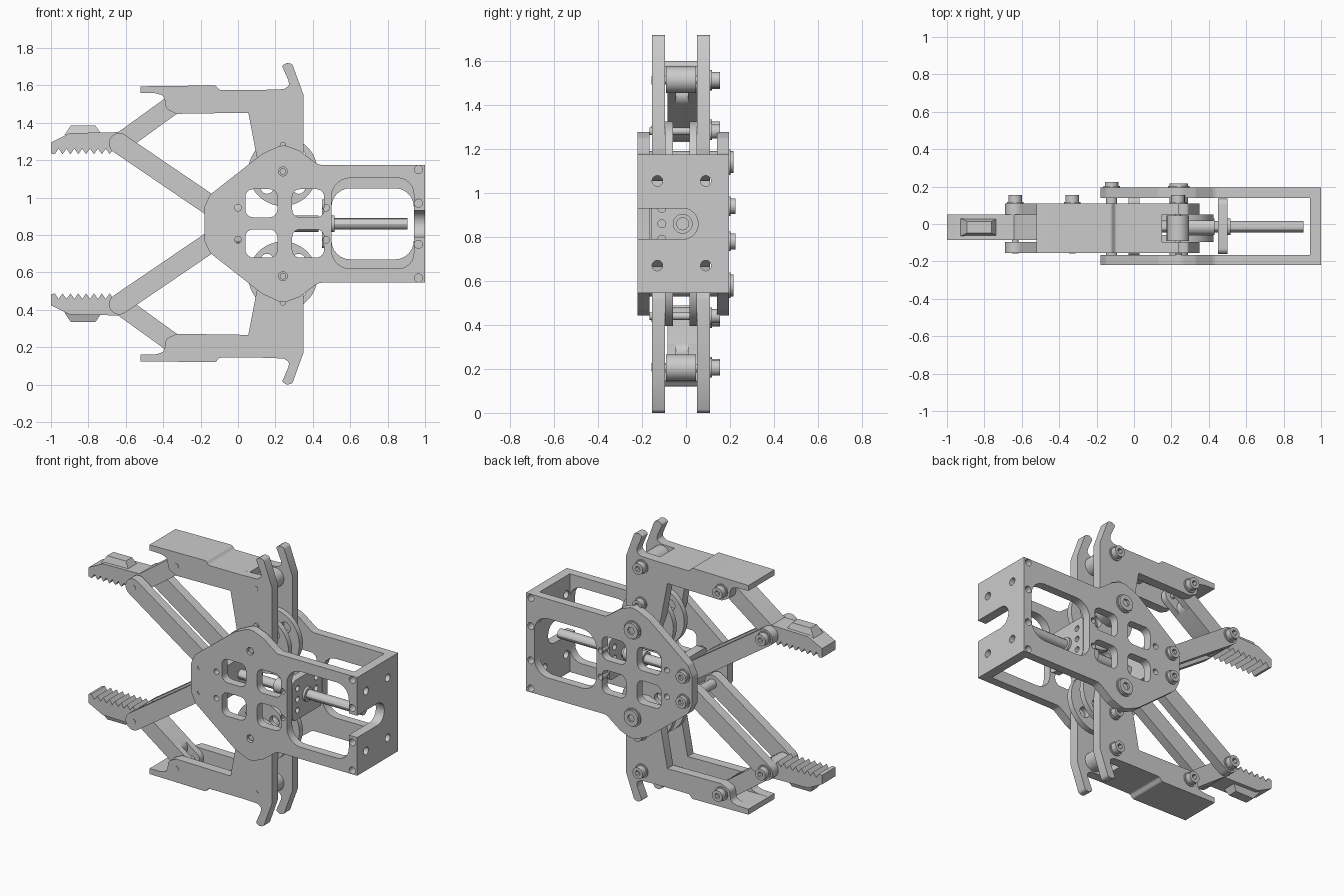
import bpy, bmesh, math
from mathutils import Vector

if "Cube" in bpy.data.objects:
    bpy.data.objects.remove(bpy.data.objects["Cube"])

MID = 0.86      # height of the mirror plane between upper and lower halves


def circle(x, z, r, n=28, a0=0.0):
    return [(x + r * math.cos(a0 + 2 * math.pi * i / n),
             z + r * math.sin(a0 + 2 * math.pi * i / n)) for i in range(n)]


def rounded(pts, r=0.0, n=6):
    """Round the corners; a point may carry its own radius as third value."""
    out = []
    for i, p in enumerate(pts):
        rad = p[2] if len(p) > 2 else r
        c = Vector(p[:2])
        a, b = Vector(pts[i - 1][:2]) - c, Vector(pts[(i + 1) % len(pts)][:2]) - c
        if rad <= 0:
            out.append(tuple(c))
            continue
        half = a.angle(b) / 2
        t = min(rad / math.tan(half), a.length * 0.49, b.length * 0.49)
        p0, p1 = c + a.normalized() * t, c + b.normalized() * t
        ctr = c + (a.normalized() + b.normalized()).normalized() * (t / math.cos(half))
        v0, v1 = p0 - ctr, p1 - ctr
        ang = v0.angle_signed(v1)
        a0 = math.atan2(v0.y, v0.x)
        for k in range(n + 1):
            q = a0 - ang * k / n
            out.append((ctr.x + v0.length * math.cos(q), ctr.y + v0.length * math.sin(q)))
    return out


def rect(x0, x1, z0, z1, r=0.0):
    return rounded([(x0, z0), (x1, z0), (x1, z1), (x0, z1)], r)


def capsule(p, q, r, n=12):
    a = math.atan2(q[1] - p[1], q[0] - p[0])
    arc = lambda c, s: [(c[0] + r * math.cos(s + math.pi * i / n),
                         c[1] + r * math.sin(s + math.pi * i / n)) for i in range(n + 1)]
    return arc(p, a + math.pi / 2) + arc(q, a - math.pi / 2)


def flip(pts):
    return [(p[0], 2 * MID - p[1]) + tuple(p[2:]) for p in pts]


def plate(name, outline, lo, hi, holes=(), side=1, axis='Y'):
    """Extrude an outline with holes along y (outline in x,z) or x (outline in y,z)."""
    cu = bpy.data.curves.new(name, 'CURVE')
    cu.dimensions, cu.fill_mode, cu.extrude = '2D', 'BOTH', (hi - lo) / 2
    for loop in [outline, *holes]:
        loop = flip(loop) if side < 0 else loop
        sp = cu.splines.new('POLY')
        sp.points.add(len(loop) - 1)
        for pt, p in zip(sp.points, loop):
            pt.co = (p[0], p[1], 0, 1)
        sp.use_cyclic_u = True
    tmp = bpy.data.objects.new(name + "_curve", cu)
    bpy.context.collection.objects.link(tmp)
    me = bpy.data.meshes.new_from_object(tmp.evaluated_get(bpy.context.evaluated_depsgraph_get()))
    bpy.data.objects.remove(tmp)
    bm = bmesh.new()
    bm.from_mesh(me)
    bmesh.ops.remove_doubles(bm, verts=bm.verts, dist=1e-5)
    mid = (lo + hi) / 2
    for v in bm.verts:
        a, b, c = v.co
        v.co = (a, mid - c, b) if axis == 'Y' else (mid + c, a, b)
    bmesh.ops.recalc_face_normals(bm, faces=bm.faces)
    bm.to_mesh(me)
    bm.free()
    ob = bpy.data.objects.new(name, me)
    bpy.context.collection.objects.link(ob)
    return ob


def bolt(name, x, z, y0, y1, side, r=0.036, head=0.045, pin=0.017):
    plate(name + "_pin", circle(x, z, pin), y0, y1 + head * 0.4, side=side)
    plate(name + "_head", circle(x, z, r), y1, y1 + head, [circle(x, z, r * 0.5, 6)], side)
    plate(name + "_washer", circle(x, z, r + 0.008), y1, y1 + 0.008, side=side)


# Side plates of the body
nose = [(0.43, 1.175, .06), (0.33, 1.25, .05), (0.24, 1.285, .08), (0.13, 1.235, .05),
        (-0.15, 1.015, .04), (-0.18, 0.95, .04)]
nose = nose + flip(nose)[::-1]
windows = [rect(x, x + 0.17, z, z + 0.15, 0.04) for x in (0.04, 0.29) for z in (0.68, 0.895)]
small = []
for s in (1, -1):
    for x, z, r in [(0, .945, .018), (.47, .945, .018), (.965, 1.15, .022), (.965, .97, .022),
                    (.24, 1.14, .024), (-.12, .94, .014)]:
        small.append(circle(x, z if s > 0 else 2 * MID - z, r, 16))
# front plate is open at the end where the cable slot passes
front = nose + [(1, 0.545), (1, 0.79), (0.94, 0.79), (0.94, 0.62, .1), (0.5, 0.62, .1),
                (0.5, 1.105, .1), (0.94, 1.105, .1), (0.94, 0.93), (1, 0.93), (1, 1.175)]
plate("front_body_plate", rounded(front), -0.22, -0.165, windows + small)
back = nose + [(1, 0.545), (1, 1.175)]
plate("back_body_plate", rounded(back), 0.14, 0.195,
      windows + small + [rect(0.5, 0.94, 0.67, 1.05, 0.1)])

# End block with slot and mounting holes
end = [(-.165, .545), (.14, .545), (.14, 1.175), (-.165, 1.175),
       (-.165, .93), (.055, .93, .068), (.055, .79, .068), (-.165, .79)]
plate("end_block", rounded(end), 0.94, 1.0,
      [circle(y, z, .024) for y in (-.13, .09) for z in (.67, 1.055)], axis='X')

# Cross blocks that hold the drive screw
plate("screw_mount", rect(-.16, .135, .73, .99, .03), 0.45, 0.5,
      [circle(y, z, .018, 16) for y in (-.11, .08) for z in (.79, .86, .93)], axis='X')
plate("nose_block", rect(-.165, .14, .755, .965, .02), -0.03, 0.03, axis='X')
plate("drive_screw", circle(-.015, MID, .03, 12), 0.0, 0.905, axis='X')
plate("drive_collar", circle(-.015, MID, .045), 0.5, 0.515, axis='X')
plate("drive_nut", circle(-.015, MID, .045), 0.29, 0.43, axis='X')

# Profiles of the upper half, mirrored for the lower half
arm = [(.24, 1.14 - .09, .08), (.15, 1.08, .06), (.10, 1.22), (.055, 1.455), (.13, 1.455, .02), (.17, 1.47, .03),
       (.17, 1.56, .03), (.13, 1.576), (.245, 1.58, .02), (.275, 1.60, .02), (.268, 1.63, .02),
       (.235, 1.705, .01), (.26, 1.72, .01), (.29, 1.715, .02), (.35, 1.55), (.35, 1.2, .05), (.33, 1.08, .06)]
finger = [(-.52, 1.56), (-.52, 1.595), (-.12, 1.60, .02), (-.10, 1.576, .02), (.13, 1.576, .02),
          (.17, 1.56, .03), (.17, 1.47, .03), (.13, 1.455, .02), (-.33, 1.448, .03),
          (-.385, 1.475, .03), (-.395, 1.545, .03), (-.44, 1.558, .02)]
web = [(-.52, 1.56), (-.52, 1.595), (-.12, 1.60, .02), (-.10, 1.576, .02), (.15, 1.576),
       (.15, 1.535), (-.12, 1.535), (-.14, 1.56)]
jaw = [(-1, 1.237), (-1, 1.295), (-.90, 1.345), (-.635, 1.35, .04), (-.58, 1.32, .03),
       (-.58, 1.26, .03), (-.64, 1.236, .02)]
for i in range(8):
    jaw += [(-.665 - .042 * i, 1.262), (-.686 - .042 * i, 1.232)]
jaw_pin, finger_pin, base_pin = (-.635, 1.29), (-.33, 1.51), (-.12, .94)

for side, tag in ((1, "upper"), (-1, "lower")):
    for ya, yb, where in ((-.155, -.095, "front"), (.05, .11, "back")):
        n = f"{tag}_{where}_"
        plate(n + "arm", rounded(arm), ya, yb, side=side)
        plate(n + "finger_side", rounded(finger), ya, yb, side=side)
        plate(n + "long_link", capsule(jaw_pin, base_pin, .055), ya, yb, side=side)
    # drive wheels inside the arms
    for ya, yb, where in ((-.095, -.06, "front"), (.015, .05, "back")):
        plate(f"{tag}_{where}_drive_wheel", circle(.24, 1.14, .185, 48), ya, yb,
              [circle(.24 + .12 * math.cos(a), 1.14 + .12 * math.sin(a), .035, 16)
               for a in [math.pi / 4 + k * math.pi / 2 for k in range(4)]], side)
    plate(f"{tag}_finger_web", rounded(web), -.095, .05, side=side)

    # Jaw with teeth and a bevelled pad
    plate(f"{tag}_jaw", rounded(jaw), -.085, .05, side=side)
    bm = bmesh.new()
    bmesh.ops.create_cube(bm, size=1)
    for v in bm.verts:
        k = 1.0 if v.co.z < 0 else 0.66
        z = 1.335 if v.co.z < 0 else 1.385
        v.co = (-.828 + v.co.x * .2 * k, -.0175 + v.co.y * .095 * k, MID + side * (z - MID))
    bmesh.ops.recalc_face_normals(bm, faces=bm.faces)
    me = bpy.data.meshes.new(f"{tag}_jaw_pad")
    bm.to_mesh(me)
    bm.free()
    bpy.context.collection.objects.link(bpy.data.objects.new(f"{tag}_jaw_pad", me))

    # Short link: solid bar with a forked end at the finger
    mx = tuple(a + (b - a) * .72 for a, b in zip(jaw_pin, finger_pin))
    plate(f"{tag}_short_link", capsule(jaw_pin, mx, .052), -.085, .05, side=side)
    for ya, yb in ((-.085, -.045), (.01, .05)):
        plate(f"{tag}_short_link_fork", capsule(mx, finger_pin, .052), ya, yb, side=side)

    # Spacers and bolts at the joints
    plate(f"{tag}_arm_spacer", circle(.235, 1.515, .06), -.09, .045, side=side)
    plate(f"{tag}_hub", circle(.24, 1.14, .05), -.165, .14, side=side)
    plate(f"{tag}_base_spacer", circle(*base_pin, .03), -.165, .14, side=side)
    bolt(f"{tag}_jaw_bolt", *jaw_pin, -.158, .11, side)
    bolt(f"{tag}_finger_bolt", *finger_pin, -.158, .11, side)
    bolt(f"{tag}_arm_bolt", .235, 1.515, -.158, .11, side)
    bolt(f"{tag}_wheel_bolt", .24, 1.28, -.165, .11, side, r=.032)
    bolt(f"{tag}_base_bolt", *base_pin, -.215, .195, side, head=.03)
    bolt(f"{tag}_hub_bolt", .24, 1.14, -.21, .195, side, r=.05, head=.022)

# Smooth curved walls, keep edges sharp
for ob in bpy.context.scene.objects:
    ob.select_set(True)
    bpy.context.view_layer.objects.active = ob
bpy.ops.object.shade_smooth_by_angle(angle=math.radians(30))
